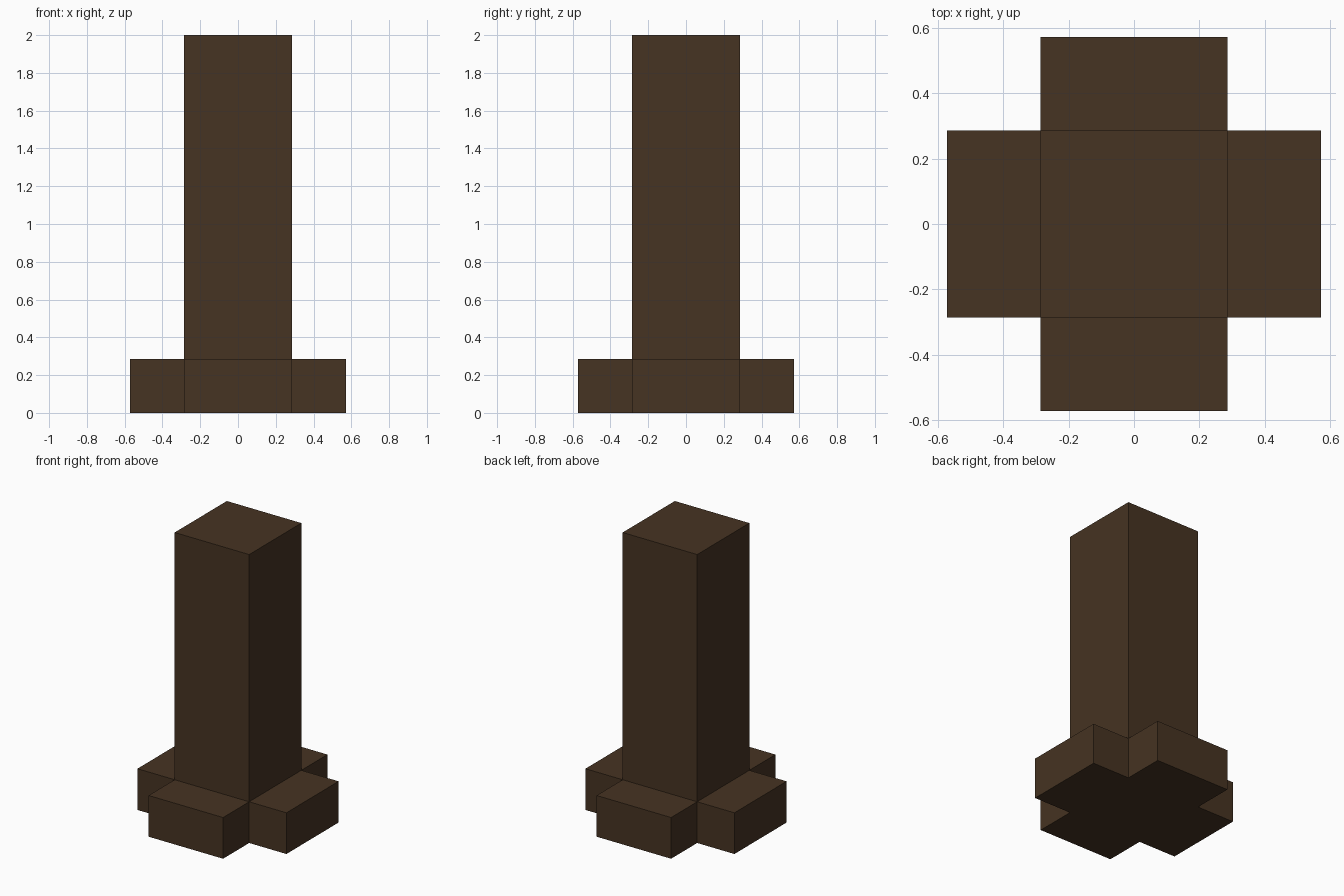
import bpy, bmesh
from mathutils import Matrix

cube = bpy.data.objects.get("Cube")
if cube:
    bpy.data.objects.remove(cube, do_unlink=True)

U = 2 / 7  # one block unit: the trunk is 2 x 2 x 7 units

# Dark bark colour
bark = bpy.data.materials.new("dark_bark")
bark.use_nodes = True
color = (0.061, 0.033, 0.016, 1)
bark.diffuse_color = color
bsdf = bark.node_tree.nodes["Principled BSDF"]
bsdf.inputs["Base Color"].default_value = color
bsdf.inputs["Roughness"].default_value = 0.9

# Core block at the foot of the trunk
bm = bmesh.new()
bmesh.ops.create_cube(bm, size=1, matrix=Matrix.Translation((0, 0, U / 2))
                      @ Matrix.Diagonal((2 * U, 2 * U, U, 1)))
bm.normal_update()

# Pull the four sides out into roots and the top up into the trunk
sides = [f for f in bm.faces if f.normal.z > -0.5]
pulled = bmesh.ops.extrude_discrete_faces(bm, faces=sides)["faces"]
bm.normal_update()
for face in pulled:
    normal = face.normal.copy()
    length = 6 * U if normal.z > 0.5 else U
    bmesh.ops.translate(bm, verts=face.verts, vec=normal * length)
bmesh.ops.recalc_face_normals(bm, faces=bm.faces)

mesh = bpy.data.meshes.new("trunk_with_roots")
bm.to_mesh(mesh)
bm.free()
mesh.materials.append(bark)
trunk = bpy.data.objects.new("trunk_with_roots", mesh)
bpy.context.collection.objects.link(trunk)
